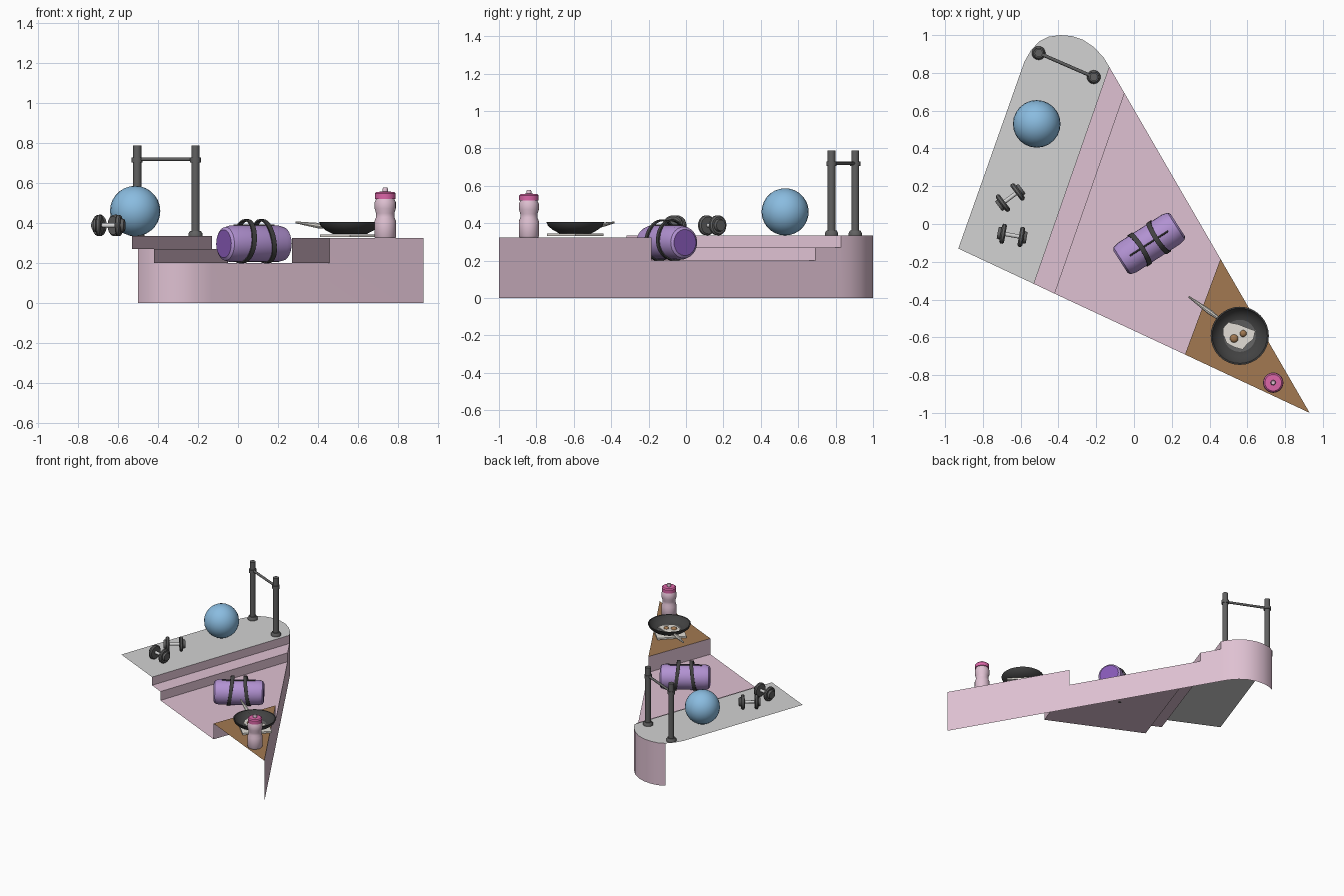
import bpy, bmesh, math
from mathutils import Vector, Matrix

cube = bpy.data.objects.get("Cube")
if cube:
    bpy.data.objects.remove(cube, do_unlink=True)


def material(name, hexcode):
    channels = [int(hexcode[i:i + 2], 16) / 255 for i in (0, 2, 4)]
    colour = [((c + 0.055) / 1.055) ** 2.4 for c in channels] + [1]
    m = bpy.data.materials.new(name)
    m.use_nodes = True
    m.diffuse_color = colour
    m.node_tree.nodes["Principled BSDF"].inputs["Base Color"].default_value = colour
    return m


PINK = material("dusty pink", "DFC1D2")
GREY = material("pale grey", "D2D2D2")
BROWN = material("wood brown", "A27951")
PURPLE = material("lilac", "B292D2")
DEEP = material("deep purple", "8558B4")
BLUE = material("sky blue", "8ABCE0")
HOT = material("hot pink", "DC66A8")
CREAM = material("off white", "E2DED6")
CHARCOAL = material("charcoal", "616161")
BLACK = material("near black", "424242")


def make(name, bm, mats, smooth=None):
    mesh = bpy.data.meshes.new(name)
    bm.to_mesh(mesh)
    bm.free()
    ob = bpy.data.objects.new(name, mesh)
    bpy.context.collection.objects.link(ob)
    for m in mats:
        mesh.materials.append(m)
    if smooth:
        bpy.ops.object.select_all(action="DESELECT")
        ob.select_set(True)
        bpy.context.view_layer.objects.active = ob
        bpy.ops.object.shade_smooth_by_angle(angle=math.radians(smooth))
    return ob


def sheet(name, points, mat):
    """Single flat or upright face."""
    bm = bmesh.new()
    bm.faces.new([bm.verts.new(p) for p in points])
    return make(name, bm, [mat])


def lathe(name, profile, mats, origin, axis=(0, 0, 1), rule=None, n=24, smooth=35):
    """Revolve (radius, height) pairs around an axis; rule picks a material."""
    bm = bmesh.new()
    rings = []
    for r, h in profile:
        rings.append([bm.verts.new((r * math.cos(2 * math.pi * i / n),
                                    r * math.sin(2 * math.pi * i / n), h)) for i in range(n)])
    for a, b in zip(rings, rings[1:]):
        for i in range(n):
            j = (i + 1) % n
            bm.faces.new((a[i], a[j], b[j], b[i]))
    bm.faces.new(rings[0][::-1])
    bm.faces.new(rings[-1])
    if rule:
        for f in bm.faces:
            f.material_index = rule(f)
    turn = Vector((0, 0, 1)).rotation_difference(Vector(axis)).to_matrix().to_4x4()
    bm.transform(Matrix.Translation(origin) @ turn)
    return make(name, bm, mats, smooth)


def rod(name, a, b, r1, r2, mat, n=16):
    a, b = Vector(a), Vector(b)
    return lathe(name, [(r1, 0), (r2, (b - a).length)], [mat], a, b - a, n=n)


# Stepped platform: thin decks joined by risers
TOP, STEP, LOW, SHELF = 0.335, 0.27, 0.2, 0.325
tip, corner = (0.93, -1.0), (-0.93, -0.13)
edges = [((-0.53, -0.317), (-0.13, 0.83)),
         ((-0.42, -0.369), (-0.05, 0.692)),
         ((0.27, -0.691), (0.458, -0.185))]
curve = [(-0.13, 0.83), (-0.16, 0.88), (-0.21, 0.935), (-0.27, 0.975), (-0.33, 0.995),
         (-0.39, 1.0), (-0.45, 0.992), (-0.5, 0.968), (-0.545, 0.92), (-0.58, 0.86)]


def deck(name, outline, z, mat):
    return sheet(name, [(x, y, z) for x, y in outline], mat)


def upright(name, a, b, low, high):
    return sheet(name, [(*a, low), (*b, low), (*b, high), (*a, high)], PINK)


(a0, a1), (b0, b1), (c0, c1) = edges
deck("upper_deck", [corner, a0] + curve, TOP, GREY)
deck("step_deck", [a0, b0, b1, a1], STEP, PINK)
deck("lower_deck", [b0, c0, c1, b1], LOW, PINK)
deck("shelf_deck", [c0, tip, c1], SHELF, BROWN)
upright("upper_riser", a0, a1, STEP, TOP)
upright("lower_riser", b0, b1, LOW, STEP)
upright("shelf_riser", c1, c0, LOW, SHELF)

# Back wall follows the deck heights and wraps round the curved end
bm = bmesh.new()
path = [tip, c1, b1, a1] + curve[1:8]
heights = [SHELF, LOW, STEP] + [TOP] * 7
for p, q, h in zip(path, path[1:], heights):
    bm.faces.new([bm.verts.new(v) for v in ((*p, 0), (*q, 0), (*q, h), (*p, h))])
bmesh.ops.remove_doubles(bm, verts=bm.verts, dist=0.0005)
make("back_wall", bm, [PINK], 40)

# Pull-up bar
posts = [(-0.505, 0.905), (-0.213, 0.778)]
for side, (x, y) in zip(("right", "left"), posts):
    lathe(side + "_post", [(0.036, 0), (0.036, 0.012), (0.028, 0.025), (0.021, 0.025), (0.021, 0.37),
                           (0.027, 0.37), (0.027, 0.395), (0.021, 0.395), (0.021, 0.455)],
          [CHARCOAL], (x, y, TOP))
rod("cross_bar", (*posts[0], 0.72), (*posts[1], 0.72), 0.009, 0.009, CHARCOAL)

# Exercise ball
bm = bmesh.new()
bmesh.ops.create_uvsphere(bm, u_segments=24, v_segments=14, radius=0.126,
                          matrix=Matrix.Translation((-0.515, 0.53, 0.461)))
make("exercise_ball", bm, [BLUE], 35)

# Dumbbells: thick inner plates, smaller outer plates, pale grip
half = [(0.03, 0.078), (0.034, 0.066), (0.034, 0.062), (0.046, 0.062), (0.054, 0.055),
        (0.054, 0.043), (0.046, 0.036), (0.011, 0.036)]
bell = [(r, -h) for r, h in half] + [(r, h) for r, h in reversed(half)]
for i, (x, y, d) in enumerate([(-0.655, 0.14, (0.8, 0.6, 0)), (-0.645, -0.06, (0.98, -0.17, 0))]):
    lathe("dumbbell_%d" % (i + 1), bell, [CHARCOAL, GREY], (x, y, TOP + 0.054), d, n=16,
          rule=lambda f: int(abs(f.calc_center_median().z) < 0.01 and len(f.verts) == 4))

# Rolled mat with two straps and a carrying strip
axis, middle = Vector((0.84, 0.54, 0)).normalized(), Vector((0.08, -0.103, 0.297))
lathe("rolled_mat", [(0.07, -0.18), (0.084, -0.17), (0.092, -0.14), (0.092, 0.14), (0.084, 0.17),
                     (0.07, 0.18)], [PURPLE, DEEP], middle, axis,
      rule=lambda f: int(len(f.verts) > 4))
across = Vector((-axis.y, axis.x, 0))
for side, t in (("right", -0.06), ("left", 0.06)):
    bm = bmesh.new()
    rings = []
    for i in range(32):
        a = 2 * math.pi * i / 32
        flare = 0.025 * max(0, math.sin(a))
        ring = []
        for r, w in ((0.09, -0.013), (0.098, -0.013), (0.098, 0.013), (0.09, 0.013)):
            shift = t + w - math.copysign(0.03, t) * math.sin(a) * 0.5
            ring.append(bm.verts.new(middle + axis * shift + across * r * math.cos(a)
                                     + Vector((0, 0, r * math.sin(a) + flare))))
        rings.append(ring)
    for i in range(32):
        p, q = rings[i], rings[(i + 1) % 32]
        for k in range(4):
            m = (k + 1) % 4
            bm.faces.new((p[k], p[m], q[m], q[k]))
    bmesh.ops.recalc_face_normals(bm, faces=bm.faces)
    make(side + "_mat_strap", bm, [BLACK], 35)
lift = Vector((0, 0, 0.092))
rod("carry_strip", middle - axis * 0.12 + lift, middle + axis * 0.12 + lift, 0.005, 0.005, BLACK, 8)

# Frying pan on a square trivet
px, py = 0.56, -0.592
lathe("trivet", [(0.15, 0), (0.15, 0.013)], [CREAM], (px, py, 0.331), n=4)
lathe("frying_pan", [(0.085, 0), (0.12, 0.018), (0.146, 0.04), (0.154, 0.06), (0.146, 0.06),
                     (0.136, 0.042), (0.112, 0.022), (0.085, 0.012)],
      [BLACK, CHARCOAL], (px, py, 0.346), n=32,
      rule=lambda f: int(len(f.verts) > 4 and f.calc_center_median().z > 0.005))
rod("pan_handle_root", (0.455, -0.505, 0.382), (0.40, -0.465, 0.388), 0.008, 0.014, CREAM, 8)
rod("pan_handle", (0.40, -0.465, 0.388), (0.29, -0.385, 0.404), 0.014, 0.005, CREAM, 8)

# Fried egg
outline = [(0.475, -0.55), (0.50, -0.522), (0.55, -0.53), (0.60, -0.55), (0.642, -0.565), (0.632, -0.61),
           (0.60, -0.635), (0.575, -0.665), (0.53, -0.652), (0.49, -0.63), (0.474, -0.59)]
bm = bmesh.new()
base = bm.faces.new([bm.verts.new((x, y, 0.359)) for x, y in outline])
top = bmesh.ops.extrude_face_region(bm, geom=[base])["geom"]
bmesh.ops.translate(bm, vec=(0, 0, 0.007), verts=[g for g in top if isinstance(g, bmesh.types.BMVert)])
bmesh.ops.recalc_face_normals(bm, faces=bm.faces)
make("egg_white", bm, [CREAM])
for i, (x, y, r) in enumerate([(0.53, -0.606, 0.022), (0.578, -0.58, 0.018)]):
    lathe("yolk_%d" % (i + 1), [(r, 0), (r * 0.9, 0.007), (r * 0.5, 0.013)], [BROWN],
          (x, y, 0.366), n=14, smooth=60)

# Drinking bottle with coloured cap
lathe("bottle", [(0.05, 0), (0.054, 0.006), (0.054, 0.085), (0.046, 0.105), (0.046, 0.125), (0.053, 0.148),
                 (0.053, 0.18), (0.044, 0.2)], [PINK], (0.737, -0.84, SHELF))
lathe("bottle_cap", [(0.052, 0), (0.052, 0.027), (0.044, 0.035), (0.014, 0.036)],
      [HOT], (0.737, -0.84, 0.522))
lathe("bottle_spout", [(0.014, 0), (0.014, 0.014), (0.01, 0.022)], [PINK], (0.737, -0.84, 0.557), n=12)
